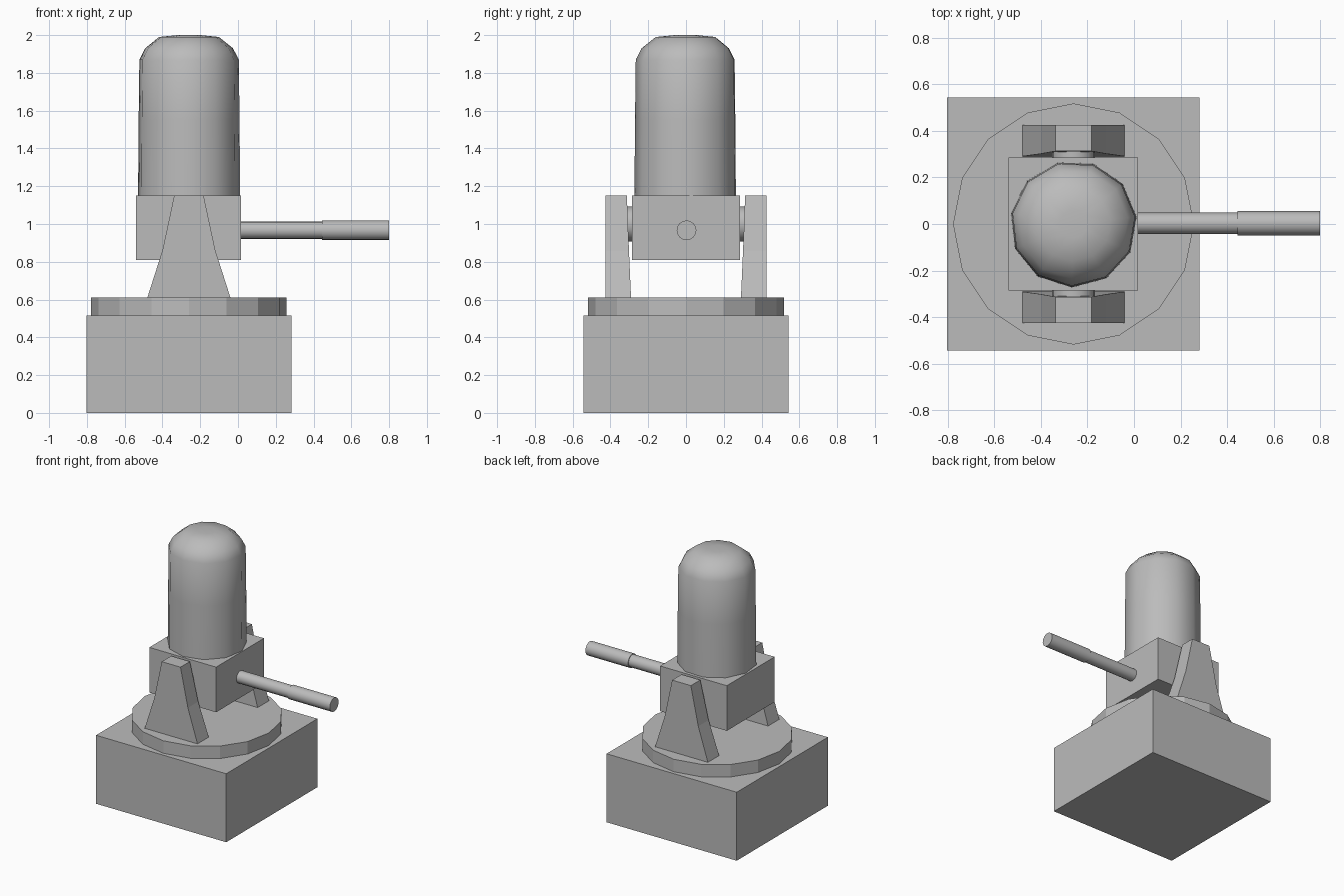
import bpy, bmesh
from math import radians, cos, sin, tau
from mathutils import Matrix

cube = bpy.data.objects.get("Cube")
if cube:
    bpy.data.objects.remove(cube, do_unlink=True)

grey = bpy.data.materials.new("plain grey")
grey.use_nodes = True
COLOUR = (0.5, 0.5, 0.5, 1)
grey.diffuse_color = COLOUR
grey.node_tree.nodes["Principled BSDF"].inputs["Base Color"].default_value = COLOUR

CX = -0.26  # turning axis


def finish(name, bm, smooth=None):
    bmesh.ops.recalc_face_normals(bm, faces=bm.faces)
    mesh = bpy.data.meshes.new(name)
    bm.to_mesh(mesh)
    bm.free()
    mesh.materials.append(grey)
    ob = bpy.data.objects.new(name, mesh)
    bpy.context.collection.objects.link(ob)
    if smooth:
        bpy.ops.object.select_all(action='DESELECT')
        ob.select_set(True)
        bpy.context.view_layer.objects.active = ob
        bpy.ops.object.shade_smooth_by_angle(angle=radians(smooth))
    return ob


def box(name, x0, x1, half_y, z0, z1):
    bm = bmesh.new()
    size = Matrix.Diagonal((x1 - x0, 2 * half_y, z1 - z0, 1))
    move = Matrix.Translation(((x0 + x1) / 2, 0, (z0 + z1) / 2))
    bmesh.ops.create_cube(bm, size=1, matrix=move @ size)
    return finish(name, bm)


def cylinder(name, radius, length, sides, centre, axis='Z', smooth=None):
    bm = bmesh.new()
    turn = {'X': Matrix.Rotation(radians(90), 4, 'Y'),
            'Y': Matrix.Rotation(radians(90), 4, 'X'),
            'Z': Matrix.Identity(4)}[axis]
    bmesh.ops.create_cone(bm, cap_ends=True, segments=sides, radius1=radius,
                          radius2=radius, depth=length,
                          matrix=Matrix.Translation(centre) @ turn)
    return finish(name, bm, smooth)


def loft(name, rings, smooth=None):
    bm = bmesh.new()
    loops = [[bm.verts.new(p) for p in ring] for ring in rings]
    for low, high in zip(loops, loops[1:]):
        n = len(low)
        for i in range(n):
            j = (i + 1) % n
            bm.faces.new((low[i], low[j], high[j], high[i]))
    bm.faces.new(loops[0])
    bm.faces.new(loops[-1])
    return finish(name, bm, smooth)


# Base, turntable and gun block
box("base", -0.803, 0.282, 0.543, 0, 0.516)
cylinder("turntable", 0.518, 0.095, 16, (CX, 0, 0.5625))
box("gun_block", -0.54, 0.017, 0.285, 0.81, 1.15)

# Faceted dome with smooth shading
SIDES = 11
dome = [(0.273, 1.15), (0.27, 1.55), (0.266, 1.87), (0.235, 1.93), (0.16, 1.99), (0.06, 2.0)]
loft("radar_dome", [[(CX + r * cos(tau * (i + 0.2) / SIDES),
                      r * sin(tau * (i + 0.2) / SIDES), z)
                     for i in range(SIDES)] for r, z in dome], smooth=60)

# Barrel and muzzle sleeve
cylinder("barrel", 0.046, 0.46, 16, (0.23, 0.003, 0.967), 'X', 40)
cylinder("muzzle_sleeve", 0.052, 0.355, 16, (0.6225, 0.003, 0.967), 'X', 40)

# Side brackets and pivots: height, half width, inner face distance
levels = [(0.61, 0.22, 0.291), (0.86, 0.14, 0.302), (1.15, 0.078, 0.313)]
for side, s in (("front", -1), ("back", 1)):
    loft(side + "_bracket", [[(CX - w, s * inner, z), (CX + w, s * inner, z),
                              (CX + w, s * 0.425, z), (CX - w, s * 0.425, z)]
                             for z, w, inner in levels])
    cylinder(side + "_pivot", 0.092, 0.06, 16, (CX, s * 0.3, 1.0), 'Y', 40)
